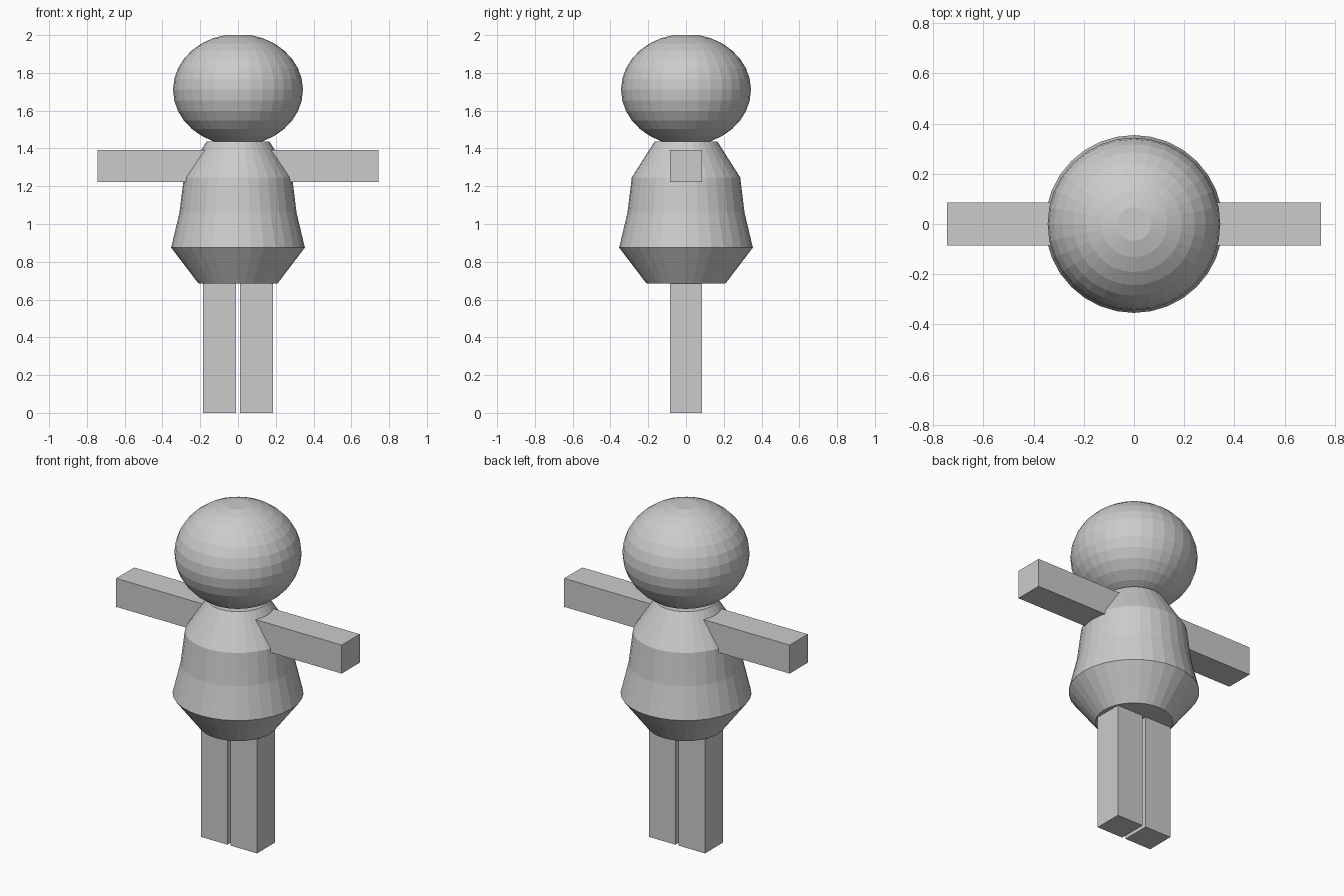
import bpy, bmesh, math

if "Cube" in bpy.data.objects:
    bpy.data.objects.remove(bpy.data.objects["Cube"])

SIDES = 32

grey = bpy.data.materials.new("light_grey")
grey.diffuse_color = (0.6, 0.6, 0.6, 1)
grey.use_nodes = True
grey.node_tree.nodes["Principled BSDF"].inputs["Base Color"].default_value = grey.diffuse_color


def add_object(name, bm):
    bmesh.ops.recalc_face_normals(bm, faces=bm.faces)
    mesh = bpy.data.meshes.new(name)
    bm.to_mesh(mesh)
    bm.free()
    mesh.materials.append(grey)
    obj = bpy.data.objects.new(name, mesh)
    bpy.context.collection.objects.link(obj)


def lathe(name, profile):
    """Stack rings of (radius, height), closed with flat caps."""
    bm = bmesh.new()
    rings = []
    for r, z in profile:
        rings.append([bm.verts.new((r * math.cos(a), r * math.sin(a), z))
                      for a in (2 * math.pi * i / SIDES for i in range(SIDES))])
    for low, high in zip(rings, rings[1:]):
        for i in range(SIDES):
            j = (i + 1) % SIDES
            bm.faces.new((low[i], low[j], high[j], high[i]))
    bm.faces.new(rings[0])
    bm.faces.new(rings[-1])
    add_object(name, bm)


def box(name, x0, x1, z0, z1, half_depth=0.085):
    bm = bmesh.new()
    bmesh.ops.create_cube(bm, size=1)
    for v in bm.verts:
        v.co = ((x0 + x1) / 2 + v.co.x * (x1 - x0),
                v.co.y * 2 * half_depth,
                (z0 + z1) / 2 + v.co.z * (z1 - z0))
    add_object(name, bm)


# Head: slightly squashed sphere with flat poles
steps = [math.pi * k / 16 for k in range(1, 16)]
lathe("head", [(0.344 * math.sin(t), 1.711 - 0.295 * math.cos(t)) for t in steps])

# Flared body
lathe("body", [(0.21, 0.686), (0.354, 0.875), (0.31, 1.06),
               (0.287, 1.247), (0.166, 1.437)])

# Arms and legs, one pair per side
for side, s in (("left", 1), ("right", -1)):
    box(side + "_arm", *sorted((s * 0.055, s * 0.744)), 1.222, 1.392)
    box(side + "_leg", *sorted((s * 0.011, s * 0.185)), 0.0, 0.69)
